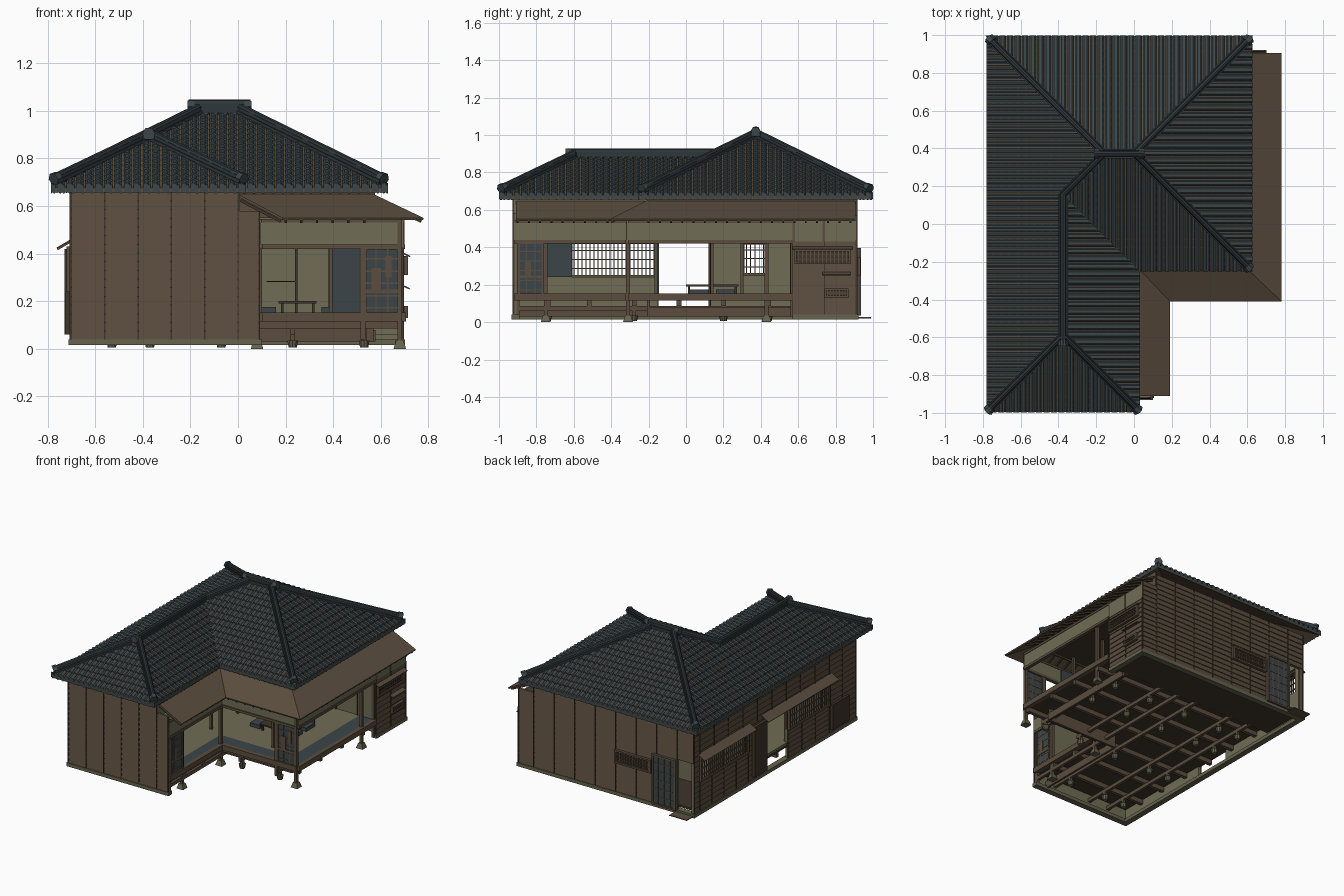
import bpy, bmesh, math
from mathutils import Vector, Matrix

default_cube = bpy.data.objects.get("Cube")
if default_cube:
    bpy.data.objects.remove(default_cube, do_unlink=True)


def material(name, red, green, blue):
    mat = bpy.data.materials.new(name)
    mat.use_nodes = True
    colour = (red, green, blue, 1)
    mat.diffuse_color = colour
    mat.node_tree.nodes["Principled BSDF"].inputs["Base Color"].default_value = colour
    return mat


WOOD = material("brown wood", .104, .074, .048)
DARK = material("dark wood", .05, .035, .023)
PLASTER = material("olive plaster", .16, .155, .09)
TILE = material("slate tile", .046, .062, .068)
RIDGE = material("dark ridge tile", .028, .038, .042)
BLUE = material("blue grey screen", .046, .06, .066)
STONE = material("foundation stone", .13, .125, .075)


def finish(bm, name, mat):
    bmesh.ops.recalc_face_normals(bm, faces=bm.faces)
    mesh = bpy.data.meshes.new(name)
    bm.to_mesh(mesh)
    bm.free()
    mesh.materials.append(mat)
    obj = bpy.data.objects.new(name, mesh)
    bpy.context.collection.objects.link(obj)
    return obj


def boxes(name, mat, items):
    bm = bmesh.new()
    for x0, x1, y0, y1, z0, z1 in items:
        centre = Vector((x0 + x1, y0 + y1, z0 + z1)) / 2
        size = Matrix.Diagonal((x1 - x0, y1 - y0, z1 - z0, 1))
        bmesh.ops.create_cube(bm, size=1, matrix=Matrix.Translation(centre) @ size)
    return finish(bm, name, mat)


def slab(axis, at, thick, a, b, low, high):
    """Upright box lying in the plane axis = at."""
    near, far = at - thick / 2, at + thick / 2
    return (near, far, a, b, low, high) if axis == "x" else (a, b, near, far, low, high)


def point(axis, at, along, z):
    return (at, along, z) if axis == "x" else (along, at, z)


def lattice(name, axis, at, a, b, low, high, columns, rows, bar=.005, mat=WOOD):
    frame = .012
    items = [slab(axis, at, .02, a, b, z, z + frame) for z in (low, high - frame)]
    items += [slab(axis, at, .02, s, s + frame, low, high) for s in (a, b - frame)]
    for i in range(1, columns):
        s = a + (b - a) * i / columns
        items.append(slab(axis, at, .008, s - bar / 2, s + bar / 2, low, high))
    for i in range(1, rows):
        z = low + (high - low) * i / rows
        items.append(slab(axis, at, .01, a, b, z - bar / 2, z + bar / 2))
    boxes(name, mat, items)


def screen(name, axis, at, a, b, low, high, columns, rows):
    boxes(name + "_panel", BLUE, [slab(axis, at, .006, a, b, low, high)])
    lattice(name + "_bars", axis, at, a, b, low, high, columns, rows, .006)


def sided_wall(name, axis, at, out, spans):
    """Plaster core, lapped boards outside, and vertical battens."""
    boxes(name + "_core", PLASTER, [slab(axis, at - out * .008, .014, *s) for s in spans])
    bm, battens = bmesh.new(), []
    for a, b, low, high in spans:
        rows = max(1, round((high - low) / .036))
        step = (high - low) / rows
        for i in range(rows):
            z = low + i * step
            edge = [(at, z), (at + out * .007, z), (at + out * .001, z + step)]
            pairs = [[bm.verts.new(point(axis, p, s, h)) for s in (a, b)] for p, h in edge]
            for p, q in zip(pairs, pairs[1:]):
                bm.faces.new((p[0], p[1], q[1], q[0]))
        count = max(1, round((b - a) / .155))
        for i in range(count + 1):
            s = a + (b - a) * i / count
            battens.append(slab(axis, at + out * .003, .01, s - .003, s + .003, low, high))
    finish(bm, name + "_boards", WOOD)
    boxes(name + "_battens", DARK, battens)


# Roof: equal slopes over an L-shaped plan
WEST, EAST, NORTH, SOUTH, WING, INNER = -.78, .625, .995, -.995, .03, -.25
EAVE, SLOPE = .68, .5
mid = (NORTH + INNER) / 2
half = NORTH - mid
wing_mid = (WEST + WING) / 2
wing_half = WING - wing_mid
peak_w, peak_e = (WEST + half, mid), (EAST - half, mid)
wing_front = (wing_mid, SOUTH + wing_half)
wing_back = (wing_mid, INNER + wing_half)
valley = (WING, INNER)
sw, se, ne, nw = (WEST, SOUTH), (WING, SOUTH), (EAST, NORTH), (WEST, NORTH)
inner_e, west_split = (EAST, INNER), (WEST, wing_back[1])
SECTION = [(0, .003), (.2, .01), (.42, .009), (.62, .002), (.83, .003)]


def roof_slope(name, outline, out):
    outline = [Vector(p) for p in outline]
    out = Vector(out)
    along = Vector((-out.y, out.x))
    edge = max(p.dot(out) for p in outline)
    pitch, length, lift = .04, .043, .008

    def place(u, v, h):
        flat = along * u + out * (edge - v)
        return (flat.x, flat.y, EAVE + SLOPE * v + h)

    # Brown boarding beneath the tiles
    bm = bmesh.new()
    face = bm.faces.new([bm.verts.new(place(p.dot(along), edge - p.dot(out), -.004)) for p in outline])
    grown = bmesh.ops.extrude_face_region(bm, geom=[face])["geom"]
    bmesh.ops.translate(bm, verts=[g for g in grown if isinstance(g, bmesh.types.BMVert)], vec=(0, 0, -.02))
    finish(bm, name + "_boarding", WOOD)
    # Overlapping curved tiles, trimmed at the hips and valleys; the first course hangs over the eave
    bm = bmesh.new()
    us = [p.dot(along) for p in outline]
    depth = max(edge - p.dot(out) for p in outline)
    for i in range(math.floor(min(us) / pitch), math.ceil(max(us) / pitch)):
        for j in range(math.ceil(depth / length)):
            v = j * length
            front = -.002 if j else -.028
            rows = [[bm.verts.new(place((i + s) * pitch, v + dv, h + dh)) for s, h in SECTION]
                    for dv, dh in ((-.002, front), (-.002, lift), (length * 1.1, 0))]
            for low, high in zip(rows, rows[1:]):
                for k in range(len(SECTION) - 1):
                    bm.faces.new((low[k], low[k + 1], high[k + 1], high[k]))
    for p, q in zip(outline, outline[1:] + outline[:1]):
        d = q - p
        side = Vector((d.y, -d.x)).normalized()
        trim = p + side * .003
        bmesh.ops.bisect_plane(bm, geom=bm.verts[:] + bm.edges[:] + bm.faces[:], dist=1e-5,
                               plane_co=(*trim, 0), plane_no=(*side, 0), clear_outer=True)
    finish(bm, name + "_tiles", TILE)


roof_slope("north_roof", [ne, nw, peak_w, peak_e], (0, 1))
roof_slope("east_roof", [inner_e, ne, peak_e], (1, 0))
roof_slope("south_roof", [valley, inner_e, peak_e, peak_w, wing_back], (0, -1))
roof_slope("west_roof_back", [west_split, wing_back, peak_w, nw], (-1, 0))
roof_slope("west_roof_front", [sw, wing_front, wing_back, west_split], (-1, 0))
roof_slope("wing_east_roof", [se, valley, wing_back, wing_front], (1, 0))
roof_slope("wing_front_roof", [sw, se, wing_front], (0, -1))


# Ridges, hips and their end tiles
def ridge(name, start, end, low, high, height=.028, width=.045, ends=""):
    a, b = Vector((*start, low)), Vector((*end, high))
    turn = (b - a).to_track_quat("X", "Z").to_matrix().to_4x4()
    size = (b - a).length
    base = Matrix.Translation((a + b) / 2) @ turn
    bm = bmesh.new()
    for layer in range(2):
        shape = Matrix.Diagonal((size, width * (1 - .25 * layer), height / 2, 1))
        bmesh.ops.create_cube(bm, size=1, matrix=base @ Matrix.Translation((0, 0, height * (.25 + layer / 2))) @ shape)
    roll = Matrix.Translation((0, 0, height)) @ Matrix.Rotation(math.pi / 2, 4, "Y")
    bmesh.ops.create_cone(bm, cap_ends=True, segments=8, radius1=width * .32, radius2=width * .32,
                          depth=size, matrix=base @ roll)
    finish(bm, name, RIDGE)
    bm = bmesh.new()
    for tag, side in (("a", -1), ("b", 1)):
        if tag in ends:
            spot = Matrix.Translation((side * (size / 2 - .01), 0, height * .7))
            bmesh.ops.create_cone(bm, cap_ends=True, segments=6, radius1=.028, radius2=.026, depth=.03,
                                  matrix=base @ spot @ Matrix.Rotation(math.pi / 2, 4, "Y"))
    if ends:
        finish(bm, name + "_end_tiles", TILE)
    else:
        bm.free()


TOP, WING_TOP = EAVE + SLOPE * half, EAVE + SLOPE * wing_half
ridge("main_ridge", (peak_w[0] - .05, mid), (peak_e[0] + .05, mid), TOP, TOP, .04, .05, "ab")
ridge("wing_ridge", (wing_mid, wing_front[1] - .05), wing_back, WING_TOP, WING_TOP, .03, .05, "a")
for label, corner, crown, height in (
        ("north_west", nw, peak_w, TOP), ("north_east", ne, peak_e, TOP), ("inner_east", inner_e, peak_e, TOP),
        ("front_west", sw, wing_front, WING_TOP), ("front_east", se, wing_front, WING_TOP)):
    inset = Vector(corner).lerp(Vector(crown), .03)
    ridge(label + "_hip", inset, crown, EAVE + .015, height, ends="a")
ridge("short_hip", wing_back, peak_w, WING_TOP, TOP)

# Lower eave wrapping the veranda, with rafters
bm = bmesh.new()
outer = [(.19, -.91), (.19, -.41), (.78, -.41), (.78, .905)]
inner = [(0, -.91), (0, -.21), (.57, -.21), (.57, .905)]
strip = [[bm.verts.new((*p, z)) for p in line] for line, z in ((outer, .55), (inner, .65))]
for i in range(3):
    bm.faces.new((strip[0][i], strip[0][i + 1], strip[1][i + 1], strip[1][i]))
eave = finish(bm, "lower_eave", WOOD)
solid = eave.modifiers.new("thickness", "SOLIDIFY")
solid.thickness, solid.offset = .01, -1
bm = bmesh.new()


def rafter(a, b):
    a, b = Vector(a), Vector(b)
    turn = (b - a).to_track_quat("X", "Z").to_matrix().to_4x4()
    bmesh.ops.create_cube(bm, size=1, matrix=Matrix.Translation((a + b) / 2) @ turn
                          @ Matrix.Diagonal(((b - a).length, .01, .012, 1)))


for i in range(9):
    rafter((.18, -.9 + i * .06, .535), (.01, -.9 + i * .06, .624))
for i in range(6):
    rafter((.2 + i * .066, -.4, .535), (.2 + i * .066, -.22, .624))
for i in range(19):
    rafter((.77, -.2 + i * .06, .535), (.58, -.2 + i * .06, .624))
finish(bm, "eave_rafters", DARK)

# Outer walls
L, R, F, B, V = -.7, .69, -.92, .91, .09
sided_wall("front_wall", "y", F, -1, [(L, 0, .04, .66), (0, V, .04, .58)])
sided_wall("back_wall", "y", B, 1, [(-.57, .57, .04, .66), (.57, R, .04, .57), (L, -.57, .4, .66)])
sided_wall("west_wall", "x", L, -1, [
    (F, -.62, .04, .66), (-.62, -.15, .04, .24), (-.62, .85, .43, .66),
    (.13, .3, .04, .43), (.3, .85, .04, .25), (.85, B, .04, .66)])
sided_wall("east_wall", "x", R, 1, [(.57, B, .04, .44)])
boxes("upper_plaster", PLASTER, [
    slab("x", V, .012, F, -.31, .43, .54), slab("y", -.31, .012, V, R, .43, .54),
    slab("x", R, .012, -.31, B, .43, .54), slab("x", 0, .012, F, -.2, .55, .68)])
boxes("upper_boards", WOOD, [slab("y", -.2, .012, 0, .57, .55, .68), slab("x", .57, .012, -.2, B, .55, .68)])
boxes("ceiling", DARK, [(L, 0, F, B, .56, .57), (0, .57, -.2, B, .56, .57)])

# Windows, doors and awnings
lattice("west_front_window", "x", L - .01, -.62, -.15, .24, .43, 22, 4)
lattice("west_back_window", "x", L - .01, .3, .85, .25, .43, 24, 4)
boxes("shutter_case", DARK, [(L - .03, L - .008, .12, .26, .06, .42), (L - .025, L - .008, -.82, -.63, .06, .24)])
boxes("inside_shutter", BLUE, [slab("x", L + .02, .01, -.75, -.61, .24, .43)])
bm = bmesh.new()
for a, b in ((-.65, -.17), (-.17, .15), (.28, .87)):
    bm.faces.new([bm.verts.new(p) for p in ((L, a, .455), (L, b, .455), (L - .06, b, .42), (L - .06, a, .42))])
for a, b, z in ((.57, .89, .4), (.73, .88, .27)):
    bm.faces.new([bm.verts.new(p) for p in ((R, a, z), (R, b, z), (R + .032, b, z - .015), (R + .032, a, z - .015))])
awning = finish(bm, "awnings", WOOD)
awning.modifiers.new("thickness", "SOLIDIFY").thickness = .006
boxes("window_backing", DARK, [slab("x", R + .008, .006, .58, .88, .31, .39), slab("x", R + .008, .006, .74, .87, .13, .18),
                               slab("y", B + .008, .006, -.37, -.08, .25, .345)])
lattice("east_high_window", "x", R + .014, .58, .88, .31, .39, 14, 3, .004)
lattice("east_low_window", "x", R + .014, .74, .87, .13, .18, 8, 2, .004)
lattice("back_window", "y", B + .014, -.37, -.08, .25, .345, 14, 3)
screen("back_door", "y", B + .016, -.57, -.38, .035, .395, 4, 6)
screen("wing_screen", "x", V, -.9, -.76, .12, .43, 3, 6)
screen("veranda_screen", "y", -.31, .53, .68, .12, .43, 3, 6)
boxes("screen_boards", WOOD, [
    slab("y", -.314, .008, .53, .68, .235, .25), slab("y", -.314, .008, .56, .6, .25, .34),
    slab("y", -.314, .008, .62, .645, .3, .39), slab("x", V + .004, .008, -.9, -.76, .235, .25),
    slab("x", V + .004, .008, -.86, -.83, .25, .33)])
boxes("door_step", WOOD, [(-.7, -.56, B, .99, .02, .026)])

# Posts, lintels, veranda edge and the boards set back below it
stands = [(V - .01, -.75), (V - .01, -.31), (R - .01, -.31), (R - .01, .43)]
extra = [(R - .01, .57), (V - .01, -.9), (R - .01, B - .012), (L + .012, B - .012)]
boxes("posts", WOOD, [(x - .01, x + .01, y - .01, y + .01, .03, .55) for x, y in stands + extra])
boxes("screen_post", WOOD, [(.515, .535, -.32, -.3, .04, .43)])
boxes("inner_posts", WOOD, [(x - .008, x + .008, y - .008, y + .008, .12, .56)
                            for x in (-.1, .39, L + .02) for y in (-.16, .14, .3)])
rails = []
for low, high, thick in ((.53, .545, .02), (.42, .438, .025), (.115, .152, .03)):
    rails += [slab("x", V, thick, F, -.31, low, high), slab("y", -.31, thick, V, R, low, high),
              slab("x", R, thick, -.31, .57, low, high)]
boxes("rails_and_lintels", WOOD, rails)
boxes("base_boards", WOOD, [slab("x", 0, .015, F, -.2, .03, .08), slab("y", -.2, .015, 0, .57, .03, .118),
                            slab("x", .57, .015, -.2, .57, .03, .08)])
boxes("upper_studs", WOOD, [slab("x", R, .018, y, y + .012, .43, .54) for y in (.57, .73)])

# Floors and interior
boxes("veranda_boards", BLUE, [(0, V, F, -.31, .135, .15), (0, R, -.31, -.2, .135, .15), (.57, R, -.2, .57, .135, .15)])
boxes("matting", PLASTER, [(L, 0, F, -.2, .135, .15), (L, .57, -.2, .57, .135, .15)])
boxes("subfloor", DARK, [(L, V, F, -.31, .118, .134), (L, R, -.31, .57, .118, .134), (L, R, .57, B, .06, .075)])
boxes("partitions", PLASTER, [slab("y", .57, .012, L, R, .06, .56), slab("y", -.2, .012, L, -.1, .42, .56),
                              slab("x", -.1, .012, .43, .57, .15, .43)])
boxes("sliding_panel", BLUE, [slab("y", -.15, .01, .39, .51, .15, .42)])
boxes("partition_trim", DARK, [slab("y", .562, .01, x, x + .01, .15, .43) for x in (-.2, .24, .38, .55)]
      + [slab("y", .562, .01, .12, .24, .28, .285)])
boxes("low_table", DARK, [(.17, .33, 0, .28, .19, .2)] + [
    (x, x + .012, y, y + .012, .15, .19) for x in (.18, .31) for y in (.01, .26)])
boxes("cushions", BLUE, [(x, x + .08, y, y + .1, .15, .175) for x in (.08, .35) for y in (.02, .16)])

# Foundations and underfloor framing
boxes("stone_sills", STONE, [
    (L - .012, V + .01, F - .012, F + .03, .015, .04), (L - .012, R + .012, B - .03, B + .012, .015, .04),
    (L - .012, L + .03, F, B, .015, .04), (R - .03, R + .012, .57, B, .015, .04)])
boxes("floor_beams", WOOD, [(L, V if y < -.3 else R, y, y + .025, .085, .118) for y in (-.75, -.53, -.29, -.05, .19, .43)]
      + [(x, x + .02, F if x < V else -.31, .57, .06, .085) for x in (-.54, -.38, -.08, .07, .22, .52)])
bm = bmesh.new()
for x, y in stands:
    bmesh.ops.create_cone(bm, cap_ends=True, segments=4, radius1=.037, radius2=.022, depth=.035,
                          matrix=Matrix.Translation((x, y, .0175)) @ Matrix.Rotation(math.pi / 4, 4, "Z"))
supports = [(x, y) for x in (-.53, -.37, -.07, .23, .53) for y in (-.74, -.28, .2, .44) if x < .1 or y > -.3]
for x, y in supports:
    bmesh.ops.create_cone(bm, cap_ends=True, segments=10, radius1=.018, radius2=.024, depth=.03,
                          matrix=Matrix.Translation((x, y, .02)))
finish(bm, "footing_stones", STONE)
boxes("floor_props", WOOD, [(x - .01, x + .01, y - .01, y + .01, .03, .09) for x, y in supports])
